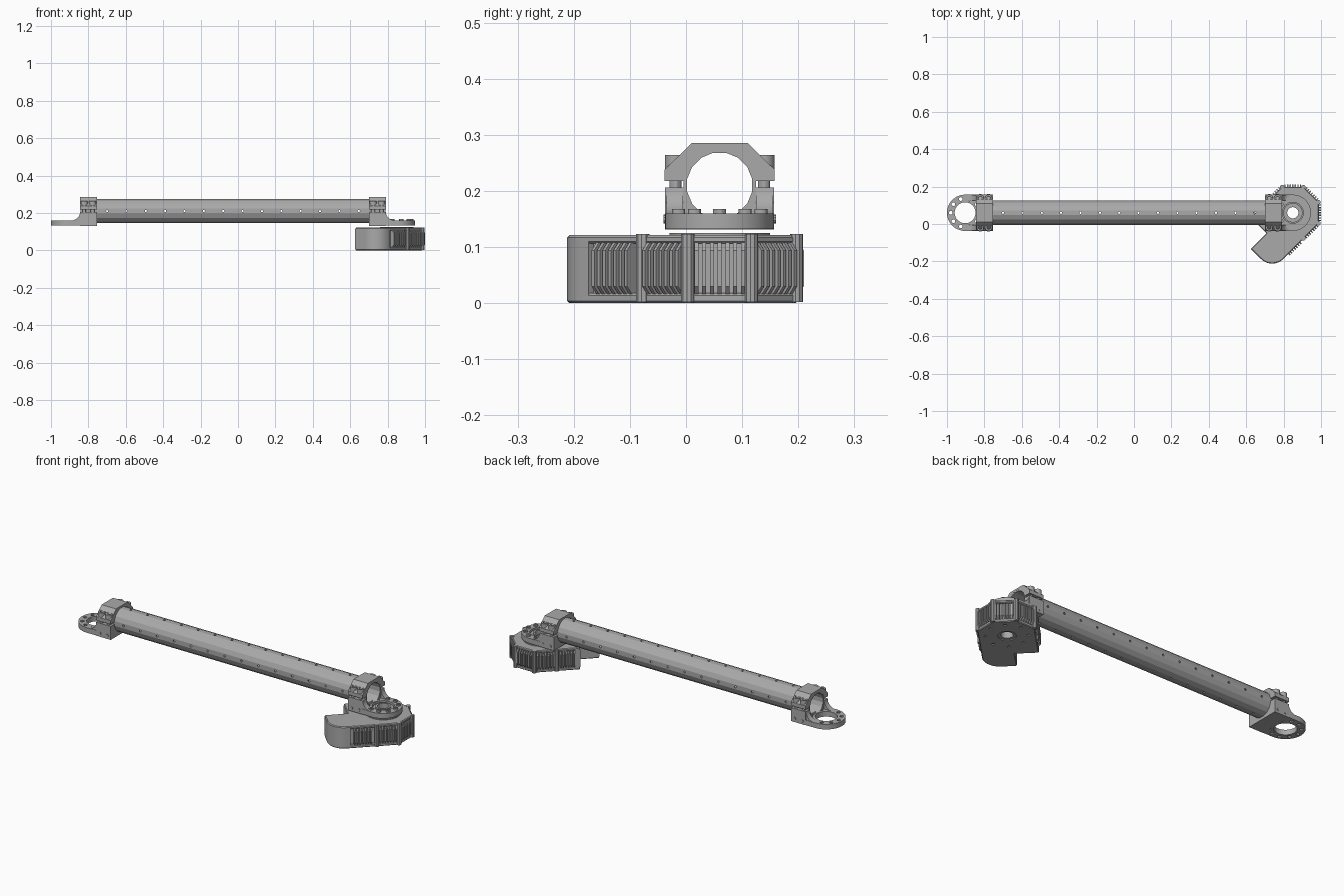
import bpy, bmesh, math
from mathutils import Matrix, Vector

if "Cube" in bpy.data.objects:
    bpy.data.objects.remove(bpy.data.objects["Cube"])


def material(name, colour):
    m = bpy.data.materials.new(name)
    m.use_nodes = True
    m.diffuse_color = (*colour, 1)
    m.node_tree.nodes["Principled BSDF"].inputs["Base Color"].default_value = (*colour, 1)
    return m


GREY = material("machined grey", (0.4, 0.4, 0.4))
UP = Matrix.Identity(4)
# profile plane y-z, extruded along x / profile plane x-z, extruded along y
ALONG_X = Matrix(((0, 0, 1, 0), (1, 0, 0, 0), (0, 1, 0, 0), (0, 0, 0, 1)))
ALONG_Y = Matrix(((1, 0, 0, 0), (0, 0, 1, 0), (0, 1, 0, 0), (0, 0, 0, 1)))
CY, CZ, HUB, MID = 0.06, 0.21, 0.849, -0.027


def add_prism(bm, pts, lo, hi, frame=UP):
    bottom = [bm.verts.new(frame @ Vector((p[0], p[1], lo))) for p in pts]
    top = [bm.verts.new(frame @ Vector((p[0], p[1], hi))) for p in pts]
    n = len(pts)
    bm.faces.new(bottom[::-1])
    bm.faces.new(top)
    for i in range(n):
        j = (i + 1) % n
        bm.faces.new((bottom[i], bottom[j], top[j], top[i]))


def finish(name, bm, smooth=True):
    bmesh.ops.recalc_face_normals(bm, faces=bm.faces)
    mesh = bpy.data.meshes.new(name)
    bm.to_mesh(mesh)
    bm.free()
    ob = bpy.data.objects.new(name, mesh)
    bpy.context.collection.objects.link(ob)
    mesh.materials.append(GREY)
    if smooth:
        select(ob)
        bpy.ops.object.shade_smooth_by_angle(angle=math.radians(30))
    return ob


def select(ob):
    bpy.ops.object.select_all(action='DESELECT')
    ob.select_set(True)
    bpy.context.view_layer.objects.active = ob


def solids(name, items, smooth=True):
    bm = bmesh.new()
    for item in items:
        add_prism(bm, *item)
    return finish(name, bm, smooth)


def circle(x, y, r, n=24):
    return [(x + r * math.cos(math.tau * (i + .5) / n), y + r * math.sin(math.tau * (i + .5) / n))
            for i in range(n)]


def cut(ob, items):
    cutter = solids("cutter", items, False)
    cutter.hide_render = True
    mod = ob.modifiers.new("holes", 'BOOLEAN')
    mod.operation, mod.solver, mod.object = 'DIFFERENCE', 'EXACT', cutter
    select(ob)
    bpy.ops.object.modifier_apply(modifier=mod.name)
    bpy.data.objects.remove(cutter)


def box(x0, x1, y0, y1):
    return [(x0, y0), (x1, y0), (x1, y1), (x0, y1)]


# Perforated hollow tube
tube = solids("tube", [(circle(CY, CZ, 0.066, 16), -0.843, 0.789, ALONG_X)], False)
cut(tube, [(circle(CY, CZ, 0.059, 16), -1, 1, ALONG_X)])
holes = []
for i in range(14):
    x = -0.70 + i * 0.1035
    holes.append((circle(x, CY, 0.006, 8), 0, 0.4))
    holes.append((circle(x, CZ, 0.006, 8), -0.1, 0.2, ALONG_Y))
cut(tube, holes)


# Clamp and flange at each end, mirrored about the tube's middle
def bracket(side, s):
    def px(d):
        return MID + s * d

    inner, outer, ring = 0.728, 0.817, HUB - MID
    xa, xb = sorted((px(inner), px(outer)))
    cap_half = [(0.05, 0.285), (0.098, 0.238), (0.098, 0.218)]
    cap_pts = [(CY + y, z) for y, z in cap_half] + [(CY - y, z) for y, z in cap_half[::-1]]
    bore = (circle(CY, CZ, 0.065, 32), xa - 0.1, xb + 0.1, ALONG_X)
    cap = solids(side + "_clamp_cap", [(cap_pts, xa, xb, ALONG_X)])
    cut(cap, [bore])
    saddle = solids(side + "_clamp_saddle",
                    [(box(CY - 0.097, CY + 0.097, 0.131, 0.206), xa, xb, ALONG_X)])
    cut(saddle, [bore])

    # Rounded flange plate with a ring of bolt holes
    arc = [(px(ring + 0.097 * math.cos(a)), CY + 0.097 * math.sin(a))
           for a in [math.pi * (i / 24 - 0.5) for i in range(25)]]
    flange = solids(side + "_flange", [(arc + [(px(outer - 0.003), CY + 0.097),
                                               (px(outer - 0.003), CY - 0.097)], 0.132, 0.16)])
    cut(flange, [(circle(px(ring), CY, 0.056, 32), 0, 0.3)] +
        [(circle(px(ring) + 0.077 * math.cos(k * math.tau / 10),
                 CY + 0.077 * math.sin(k * math.tau / 10), 0.01, 10), 0, 0.3) for k in range(10)])

    # Curved gussets between saddle and flange
    slope = [(px(outer - 0.003), 0.155)]
    slope += [(px(outer + 0.055 * (1 - math.cos(a))), 0.158 + 0.048 * (1 - math.sin(a)))
              for a in [math.pi / 2 * i / 8 for i in range(9)]]
    solids(side + "_gussets", [(slope, y - 0.015, y + 0.015, ALONG_Y) for y in (CY - 0.08, CY + 0.08)])

    # Clamp bolts with bosses and socket heads
    bosses, sockets = [], []
    for d in (inner + 0.022, outer - 0.022):
        for y in (CY - 0.079, CY + 0.079):
            bosses += [(circle(px(d), y, 0.019, 16), 0.219, 0.264),
                       (circle(px(d), y, 0.011, 12), 0.2, 0.225)]
            sockets.append((circle(px(d), y, 0.010, 6), 0.25, 0.3))
    cut(solids(side + "_clamp_bolts", bosses), sockets)
    solids(side + "_clamp_side_bolts",
           [(circle(px(d), 0.15, 0.008, 10), CY - 0.1, CY + 0.1, ALONG_Y)
            for d in (inner + 0.022, outer - 0.022)])


bracket("left", 1)
bracket("right", -1)

# Motor housing frame: first axis runs along the arm, second across it
q = math.sqrt(0.5)
HOUSING = Matrix(((-q, q, 0, HUB), (-q, -q, 0, CY), (0, 0, 1, 0), (0, 0, 0, 1)))
T = math.tan(math.pi / 8)
NOTCH, TIP, ROUND, EDGE = 0.177, 0.295, 0.085, -0.022


def arm_end(a):
    return [(TIP, EDGE)] + [(TIP - ROUND + ROUND * math.cos(t), a - ROUND + ROUND * math.sin(t))
                            for t in [math.pi / 2 * i / 10 for i in range(11)]]


def outline(a):
    return arm_end(a) + [(-T * a, a), (-a, T * a), (-a, -T * a), (-T * a, -a),
                         (NOTCH, -a), (NOTCH, EDGE)]


bore = [(circle(HUB, CY, 0.03, 24), -0.1, 0.3)]
core = solids("housing_core", [(outline(0.127), 0.008, 0.114, HOUSING)])
cut(core, bore)
for name, lo, hi in (("housing_base", 0.0, 0.018), ("housing_lid", 0.106, 0.121)):
    plate = solids(name, [(outline(0.139), lo, hi, HOUSING)], False)
    bevel = plate.modifiers.new("soft edges", 'BEVEL')
    bevel.width, bevel.segments = 0.004, 1
    select(plate)
    bpy.ops.object.modifier_apply(modifier=bevel.name)
    cut(plate, bore)
    # Sunk screws in the underside
    if lo == 0:
        cut(plate, [(circle(HUB + 0.105 * math.cos(k * math.pi / 4), CY + 0.105 * math.sin(k * math.pi / 4),
                            0.008, 10), -0.01, 0.006) for k in range(8)])
        cut(plate, [(circle(HUB, CY, 0.045), -0.01, 0.005)])
arm = solids("housing_arm", [([(0.18, EDGE)] + arm_end(0.139) + [(0.192, 0.139)], 0.014, 0.11, HOUSING),
                             (box(0.15, NOTCH, -0.139, EDGE), 0.014, 0.11, HOUSING)])

# Vertical ribs at the housing corners
a = 0.137
corners = [(T * a, a), (-T * a, a), (-a, T * a), (-a, -T * a), (-T * a, -a), (T * a, -a)]
solids("housing_ribs", [(circle(u, v, 0.012, 10), 0.002, 0.123, HOUSING) for u, v in corners])

# Cooling fins, one comb per flat panel
FIN = [(0.12, 0.016), (0.138, 0.016), (0.15, 0.03), (0.15, 0.094), (0.138, 0.108), (0.12, 0.108)]
panels = [(k * math.pi / 4, 0) for k in range(-1, 4)] + [(-math.pi / 4, -0.128), (3 * math.pi / 4, 0.118)]
fins = []
for angle, shift in panels:
    frame = Matrix.Translation((HUB, CY, 0)) @ Matrix.Rotation(angle, 4, 'Z') @ ALONG_Y
    for i in range(7):
        t = shift + (i - 3) * 0.0138
        if -0.19 < t < 0.15:
            fins.append((FIN, t - 0.0035, t + 0.0035, frame))
solids("cooling_fins", fins, False)

# Rotating hub under and inside the flange
hub = solids("output_hub", [(circle(HUB, CY, 0.09, 32), 0.118, 0.125),
                            (circle(HUB, CY, 0.075, 32), 0.124, 0.133),
                            (circle(HUB, CY, 0.052, 32), 0.132, 0.15)])
cut(hub, bore)
collar = solids("hub_collar", [(circle(HUB, CY, 0.04, 32), 0.145, 0.158)])
cut(collar, bore)
bolts = [(HUB + 0.077 * math.cos(k * math.tau / 10), CY + 0.077 * math.sin(k * math.tau / 10)) for k in range(10)]
heads = solids("flange_bolts", [(circle(x, y, 0.012, 12), 0.157, 0.168) for x, y in bolts if x > 0.80])
cut(heads, [(circle(x, y, 0.006, 6), 0.161, 0.18) for x, y in bolts if x > 0.80])
